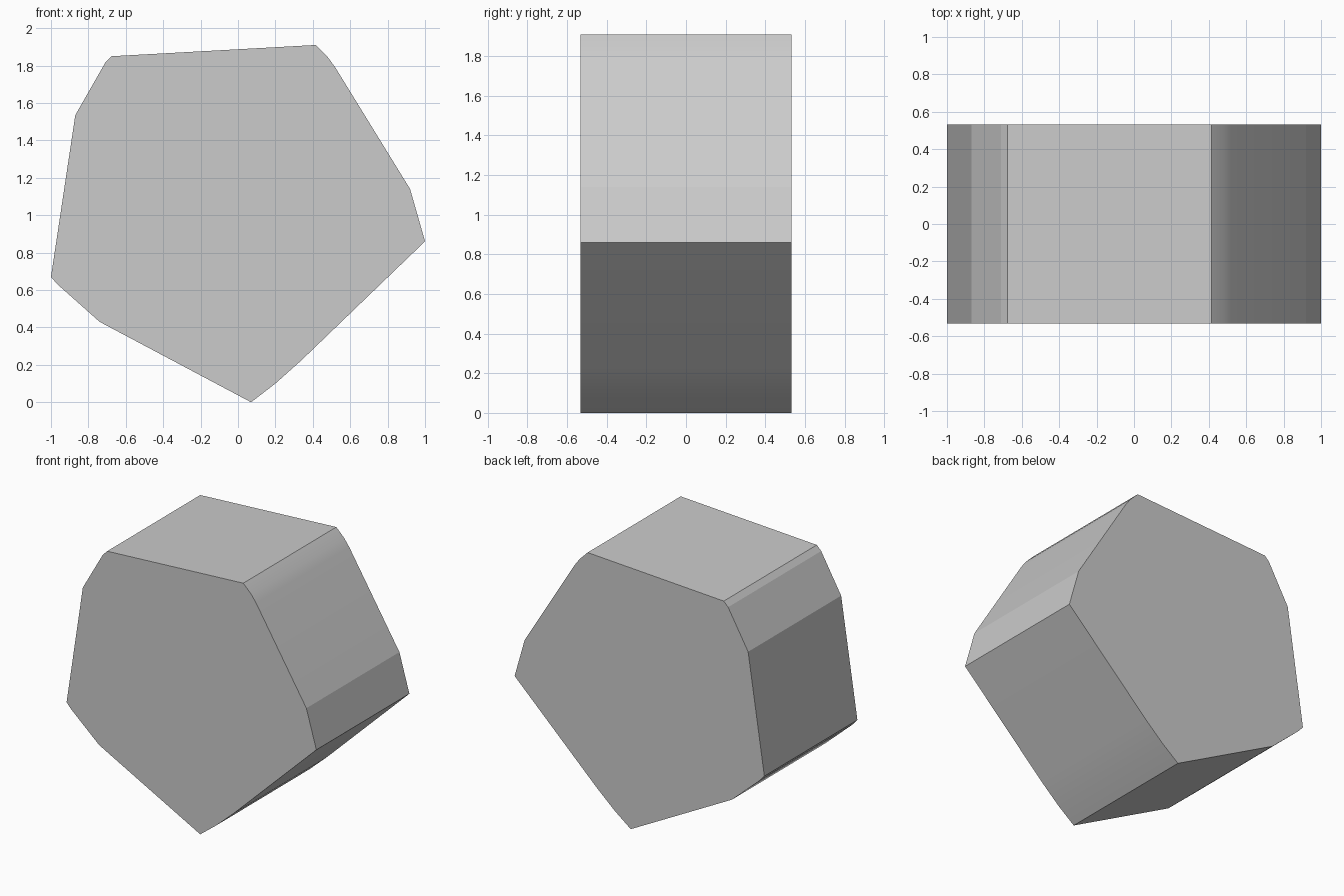
import bpy, bmesh

if "Cube" in bpy.data.objects:
    bpy.data.objects.remove(bpy.data.objects["Cube"])

# Worn pentagon outline (x, z), counter-clockwise seen from the front
PROFILE = [(0.07, 0.0), (0.20, 0.10), (0.34, 0.225), (1.0, 0.86), (0.92, 1.14),
           (0.52, 1.79), (0.48, 1.845), (0.415, 1.91), (-0.675, 1.85),
           (-0.71, 1.815), (-0.87, 1.535), (-1.0, 0.67), (-0.965, 0.63),
           (-0.74, 0.43)]
HALF_DEPTH = 0.532


def extrude_profile(name, points, half_depth):
    bm = bmesh.new()
    face = bm.faces.new([bm.verts.new((x, -half_depth, z)) for x, z in points])
    ext = bmesh.ops.extrude_face_region(bm, geom=[face])
    verts = [g for g in ext["geom"] if isinstance(g, bmesh.types.BMVert)]
    bmesh.ops.translate(bm, verts=verts, vec=(0, 2 * half_depth, 0))
    # Keep both end caps so the block is closed
    if not face.is_valid or len(bm.faces) < len(points) + 2:
        bmesh.ops.holes_fill(bm, edges=bm.edges[:], sides=0)
    bmesh.ops.recalc_face_normals(bm, faces=bm.faces[:])
    mesh = bpy.data.meshes.new(name)
    bm.to_mesh(mesh)
    bm.free()
    obj = bpy.data.objects.new(name, mesh)
    bpy.context.collection.objects.link(obj)
    return obj


# Stone block
block = extrude_profile("stone_block", PROFILE, HALF_DEPTH)
bpy.context.view_layer.objects.active = block
block.select_set(True)
bpy.ops.object.shade_smooth_by_angle(angle=0.26)
